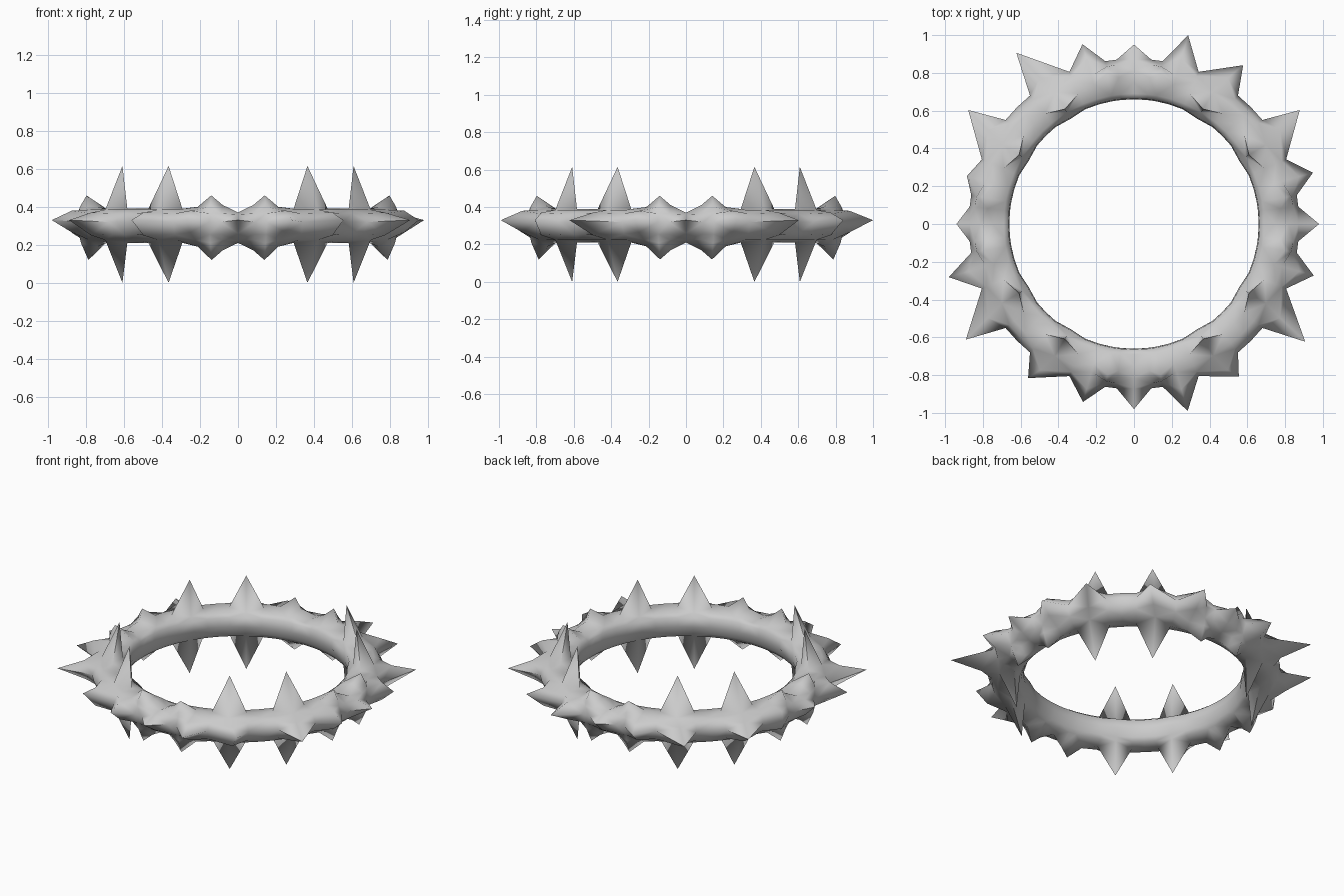
import bpy, bmesh
from math import sin, cos, radians

cube = bpy.data.objects.get("Cube")
if cube:
    bpy.data.objects.remove(cube, do_unlink=True)

grey = bpy.data.materials.new("light_grey")
grey.use_nodes = True
colour = (0.6, 0.6, 0.6, 1)
grey.diffuse_color = colour
grey.node_tree.nodes["Principled BSDF"].inputs["Base Color"].default_value = colour

# Cross-section of the plain band as (radius, height), going over the top and outwards
SECTION = [(0.675, 0.25), (0.66, 0.30), (0.665, 0.36), (0.69, 0.38), (0.75, 0.39),
           (0.815, 0.385), (0.85, 0.365), (0.875, 0.32), (0.85, 0.255), (0.815, 0.225),
           (0.75, 0.21), (0.69, 0.225)]
INNER, TOP, UPPER, OUTER, LOWER, BOTTOM = 1, 4, 6, 7, 8, 10

# Slice angles in one eighth of the ring, and which slices carry spikes
EIGHTH = [0, 6, 10, 16, 23, 31, 39, 45]
SMALL, LARGE = 10, 31
OUTWARD = {0: 0, 16: 16, 31: 34.5}  # slice -> angle of the outward tip

# Points pulled out of the band: spike tips, their flared feet and shoulders
PULLED = {
    (TOP, LARGE): (0.71, 0.615), (BOTTOM, LARGE): (0.71, 0.0),
    (TOP, SMALL): (0.81, 0.46), (BOTTOM, SMALL): (0.80, 0.12),
    (TOP, 0): (0.75, 0.37), (TOP - 1, 0): (0.69, 0.37), (TOP + 1, 0): (0.815, 0.37),
    (TOP, 6): (0.78, 0.41), (BOTTOM, 6): (0.78, 0.17),
    (TOP, 16): (0.77, 0.40), (BOTTOM, 16): (0.77, 0.19),
    (TOP + 1, SMALL): (0.845, 0.40), (BOTTOM - 1, SMALL): (0.84, 0.21),
    (UPPER, 0): (0.87, 0.36), (LOWER, 0): (0.87, 0.26),
    (UPPER, 16): (0.91, 0.38), (LOWER, 16): (0.91, 0.265),
    (UPPER, LARGE): (0.92, 0.37), (LOWER, LARGE): (0.92, 0.25),
    (INNER, LARGE): (0.65, 0.30), (INNER + 1, LARGE): (0.655, 0.36),
}

# Reach of the outward spikes, anticlockwise from +x
REACH = iter([0.98, 0.985, 1.065, 1.02, 1.04, 0.95, 0.99, 1.10, 1.065, 0.92,
              0.94, 1.02, 1.08, 0.99, 0.98, 0.98, 1.03, 0.98, 1.10, 0.99])


def ring_slices():
    """Yield (start, direction, offset) for each slice around the ring."""
    for quarter in range(4):
        start = quarter * 90
        for a in EIGHTH:
            yield start, 1, a
        for a in reversed(EIGHTH[1:-1]):
            yield start + 90, -1, a


bm = bmesh.new()
rings = []
for start, direction, a in ring_slices():
    ring = []
    for i, point in enumerate(SECTION):
        r, z = PULLED.get((i, a), point)
        angle = a
        if i == OUTER and a in OUTWARD:
            r, z, angle = next(REACH), 0.33, OUTWARD[a]
        elif i in (UPPER, LOWER) and a in OUTWARD:
            angle = (a + OUTWARD[a]) / 2
        t = radians(start + direction * angle)
        ring.append(bm.verts.new((r * cos(t), r * sin(t), z)))
    rings.append(ring)

# Skin neighbouring slices, then split quads so spikes stay crisp pyramids
n = len(SECTION)
for k, ring in enumerate(rings):
    after = rings[(k + 1) % len(rings)]
    for i in range(n):
        j = (i + 1) % n
        bm.faces.new((ring[i], after[i], after[j], ring[j]))
bmesh.ops.triangulate(bm, faces=bm.faces[:], quad_method='SHORT_EDGE')
bmesh.ops.recalc_face_normals(bm, faces=bm.faces[:])

mesh = bpy.data.meshes.new("spiked_ring")
bm.to_mesh(mesh)
bm.free()
mesh.materials.append(grey)
spiked_ring = bpy.data.objects.new("spiked_ring", mesh)
bpy.context.collection.objects.link(spiked_ring)

bpy.ops.object.select_all(action='DESELECT')
spiked_ring.select_set(True)
bpy.context.view_layer.objects.active = spiked_ring
bpy.ops.object.shade_smooth_by_angle(angle=radians(95))
